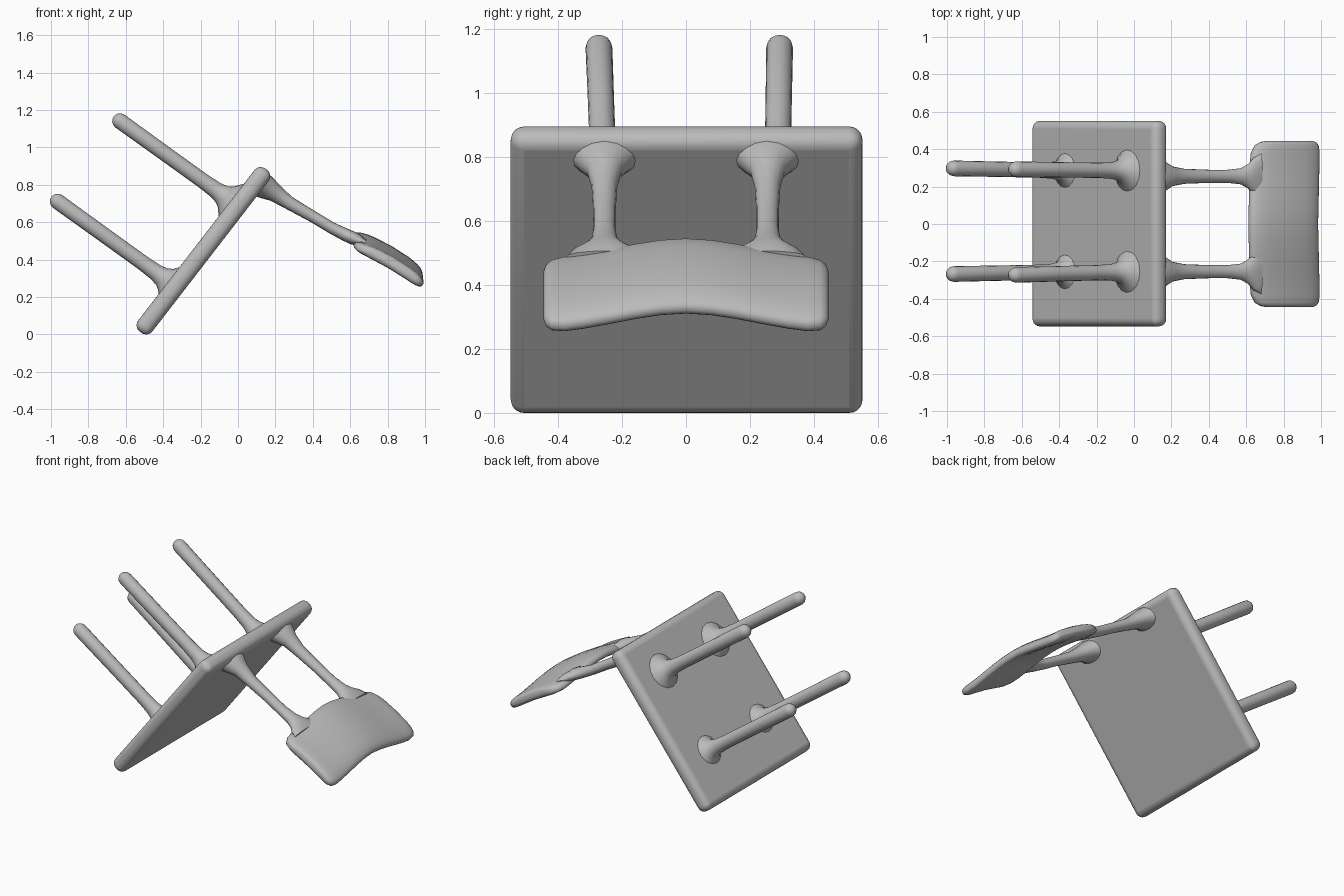
import bpy, bmesh, math
from mathutils import Vector

if "Cube" in bpy.data.objects:
    bpy.data.objects.remove(bpy.data.objects["Cube"])

grey = bpy.data.materials.new("plain grey")
grey.use_nodes = True
COLOUR = (0.5, 0.5, 0.5, 1)
grey.diffuse_color = COLOUR
grey.node_tree.nodes["Principled BSDF"].inputs["Base Color"].default_value = COLOUR


def finish(bm, name, angle=50):
    bmesh.ops.recalc_face_normals(bm, faces=bm.faces)
    mesh = bpy.data.meshes.new(name)
    bm.to_mesh(mesh)
    bm.free()
    mesh.materials.append(grey)
    ob = bpy.data.objects.new(name, mesh)
    bpy.context.collection.objects.link(ob)
    bpy.ops.object.select_all(action='DESELECT')
    ob.select_set(True)
    bpy.context.view_layer.objects.active = ob
    bpy.ops.object.shade_smooth_by_angle(angle=math.radians(angle))
    return ob


def loft(rings, name):
    """Skin closed rings of points in order and cap both ends."""
    bm = bmesh.new()
    rows = [[bm.verts.new(p) for p in ring] for ring in rings]
    n = len(rows[0])
    for a, b in zip(rows, rows[1:]):
        for i in range(n):
            j = (i + 1) % n
            bm.faces.new((a[i], a[j], b[j], b[i]))
    bm.faces.new(rows[0])
    bm.faces.new(rows[-1])
    return finish(bm, name)


def tube(stations, name, sides=16):
    """Stations are (centre, radius in the side plane, radius along y)."""
    rings = []
    for k, (c, r, ry) in enumerate(stations):
        before = stations[max(k - 1, 0)][0]
        after = stations[min(k + 1, len(stations) - 1)][0]
        t = (after - before).normalized()
        normal = Vector((-t.z, 0, t.x)).normalized()
        rings.append([c + normal * r * math.cos(a) + Vector((0, ry * math.sin(a), 0))
                      for a in (2 * math.pi * i / sides for i in range(sides))])
    return loft(rings, name)


# Seat slab, tipped over on its edge
bm = bmesh.new()
bmesh.ops.create_cube(bm, size=1)
bmesh.ops.scale(bm, vec=(0.096, 1.1, 1.1), verts=bm.verts)
seat = finish(bm, "seat")
seat.location = (-0.185, 0.002, 0.4475)
seat.rotation_euler.y = math.radians(37.7)
bevel = seat.modifiers.new("rounded edges", 'BEVEL')
bevel.width = 0.042
bevel.segments = 5

# Legs, flared where they meet the seat and rounded at the tip
FLARE = [(0.03, 0.125), (0.055, 0.095), (0.075, 0.07), (0.10, 0.054), (0.14, 0.045), (0.22, 0.041)]


def leg(name, root, tip):
    root, tip = Vector(root), Vector(tip)
    axis = tip - root
    length = axis.length
    axis.normalize()
    r = 0.042
    profile = FLARE + [(length * 0.6, 0.041)]
    profile += [(length - r + r * math.sin(a), r * math.cos(a))
                for a in (math.radians(d) for d in (0, 25, 50, 70, 85))]
    tube([(root + axis * d, w, w) for d, w in profile], name)


for side, y0, y1 in (("left", 0.285, 0.298), ("right", -0.255, -0.268)):
    leg("lower_leg_" + side, (-0.325, y0, 0.25), (-0.998, y1, 0.735))
    leg("upper_leg_" + side, (-0.005, y0, 0.69), (-0.665, y1 - 0.005, 1.165))

# Backrest posts: x, z, radius, radius along y
POST = [(0.10, 0.81, 0.07, 0.13), (0.15, 0.787, 0.065, 0.09), (0.20, 0.755, 0.048, 0.054),
        (0.27, 0.705, 0.036, 0.04), (0.40, 0.63, 0.031, 0.035), (0.50, 0.57, 0.031, 0.035),
        (0.57, 0.535, 0.034, 0.043), (0.61, 0.517, 0.035, 0.065), (0.64, 0.505, 0.032, 0.10),
        (0.68, 0.488, 0.02, 0.12)]
for side, y in (("left", 0.255), ("right", -0.255)):
    tube([(Vector((x, y, z)), r, ry) for x, z, r, ry in POST], "back_post_" + side)

# Backrest panel: a flat rounded section swept across y, its ends bending down
along = Vector((0.36, 0, -0.21)).normalized()
normal = Vector((-along.z, 0, along.x))
rings = []
# y, trim at post edge, trim at outer edge, thickness factor
HALF = [(0.445, 0.09, 0.05, 0.35), (0.438, 0.055, 0.025, 0.75), (0.42, 0.025, 0.008, 0.95),
        (0.38, 0.005, 0, 1), (0.32, 0, 0, 1), (0.24, 0, 0, 1), (0.16, 0, 0, 1), (0.08, 0, 0, 1)]
sweep = [(-y, a, b, t) for y, a, b, t in HALF] + [(0, 0, 0, 1)] + HALF[::-1]
for y, trim_in, trim_out, thick in sweep:
    u = abs(y) / 0.44
    drop = 0.058 * u * u * (3 - 2 * u)
    centre = Vector((0.802 + 0.01 * u, y, 0.424 - drop))
    lo, hi = -0.216 + trim_in, 0.206 - trim_out
    ring = []
    for i in range(28):
        a = 2 * math.pi * i / 28
        c, s = math.cos(a), math.sin(a)
        p = (lo + hi) / 2 + (hi - lo) / 2 * math.copysign(abs(c) ** 0.45, c)
        q = 0.034 * thick * math.copysign(abs(s) ** 0.7, s)
        q += 0.018 * (1 - (p / 0.21) ** 2)
        ring.append(centre + along * p + normal * q)
    rings.append(ring)
loft(rings, "backrest")
